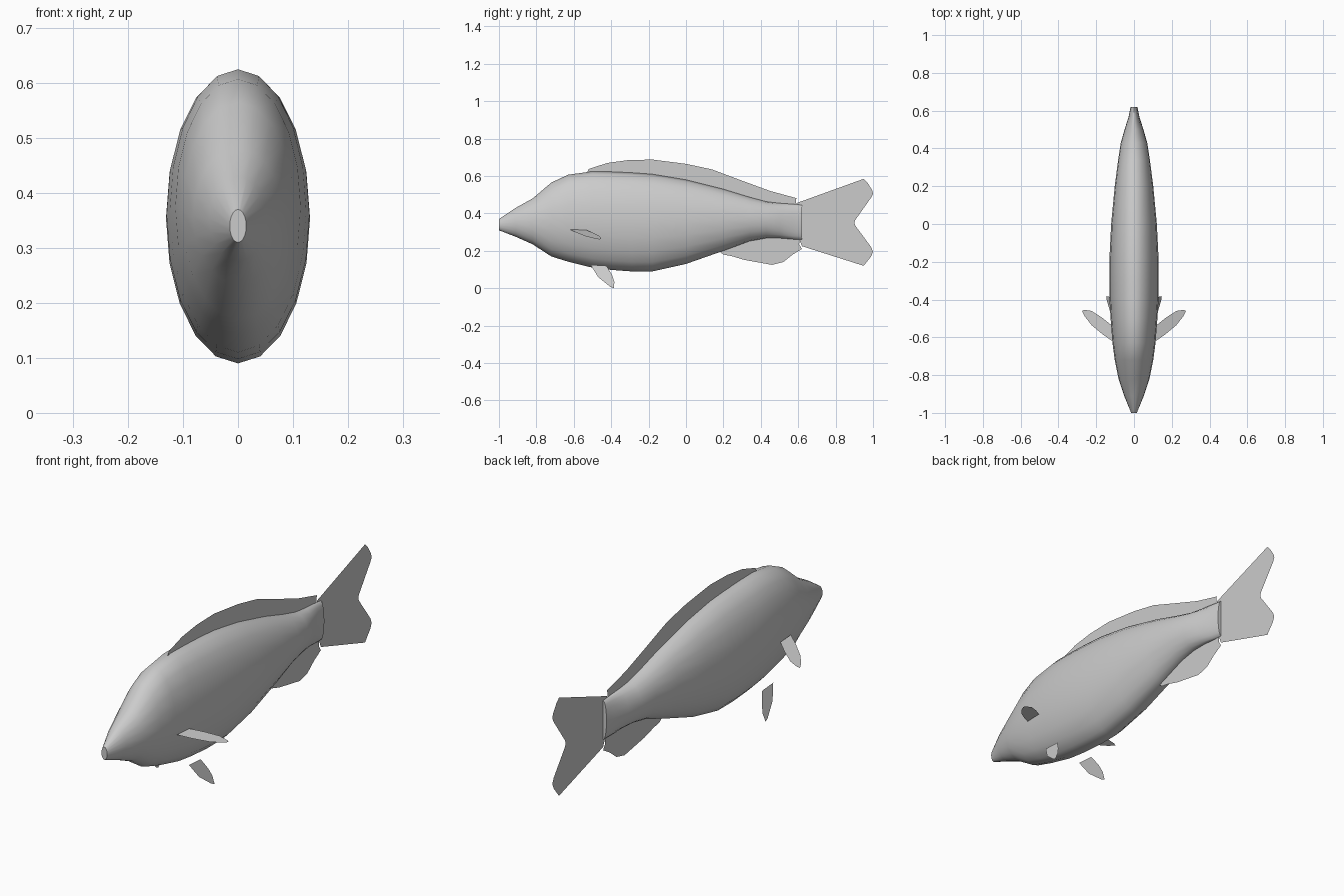
import bpy
import math

cube = bpy.data.objects.get("Cube")
if cube:
    bpy.data.objects.remove(cube, do_unlink=True)

GREY = (0.6, 0.6, 0.6, 1)
grey = bpy.data.materials.new("plain grey")
grey.use_nodes = True
grey.diffuse_color = GREY
grey.node_tree.nodes["Principled BSDF"].inputs["Base Color"].default_value = GREY


def add_mesh(name, verts, faces):
    mesh = bpy.data.meshes.new(name)
    mesh.from_pydata(verts, [], faces)
    mesh.materials.append(grey)
    obj = bpy.data.objects.new(name, mesh)
    bpy.context.collection.objects.link(obj)
    return obj


# Body: elliptical rings lofted along y (y, bottom z, top z, half width)
stations = [
    (-1.0, .31, .37, .015), (-.91, .275, .43, .052), (-.82, .235, .48, .082),
    (-.72, .17, .565, .102), (-.63, .142, .607, .114), (-.5, .11, .625, .124),
    (-.4, .098, .623, .13), (-.29, .09, .618, .131), (-.18, .09, .61, .13),
    (0, .13, .58, .121), (.2, .2, .53, .102), (.34, .252, .487, .084),
    (.43, .268, .463, .07), (.5, .268, .455, .05), (.57, .262, .45, .028),
    (.62, .26, .445, .018),
]
SIDES = 20
verts, faces = [], []
for y, low, high, half in stations:
    for i in range(SIDES):
        a = math.tau * i / SIDES
        verts.append((half * math.sin(a), y, (low + high) / 2 + (high - low) / 2 * math.cos(a)))
for r in range(len(stations) - 1):
    for i in range(SIDES):
        j = (i + 1) % SIDES
        a, b = r * SIDES, (r + 1) * SIDES
        faces.append((a + i, a + j, b + j, b + i))
faces.append(tuple(reversed(range(SIDES))))
last = (len(stations) - 1) * SIDES
faces.append(tuple(range(last, last + SIDES)))
body = add_mesh("body", verts, faces)
bpy.context.view_layer.objects.active = body
body.select_set(True)
bpy.ops.object.shade_smooth_by_angle(angle=math.radians(45))


# Thin centreline fins, outlined in (y, z)
def centre_fin(name, outline):
    add_mesh(name, [(0, y, z) for y, z in outline], [tuple(range(len(outline)))])


centre_fin("dorsal_fin", [
    (-.53, .615), (-.52, .638), (-.42, .67), (-.31, .685), (-.18, .688), (0, .665),
    (.14, .635), (.3, .575), (.45, .52), (.59, .482), (.585, .44), (.4, .45),
    (.2, .5), (0, .55), (-.3, .59)])
centre_fin("tail_fin", [
    (.59, .455), (.95, .585), (.97, .565), (.995, .525), (1, .505), (.99, .485),
    (.905, .365), (.9, .35), (.905, .335), (.99, .22), (1, .195), (.99, .17),
    (.95, .12), (.62, .225), (.59, .3)])
centre_fin("anal_fin", [
    (.16, .21), (.2, .18), (.24, .173), (.31, .152), (.46, .125), (.52, .14),
    (.57, .18), (.62, .21), (.605, .235), (.61, .28), (.4, .3), (.25, .25)])


# Paired side fins, mirrored across x
for side, s in (("left", 1), ("right", -1)):
    pectoral = [(.115, -.62), (.12, -.535), (.17, -.495), (.225, -.46), (.262, -.455),
                (.275, -.46), (.26, -.49), (.225, -.535), (.165, -.585)]
    pelvic = [(-.51, .125), (-.425, .12), (-.395, .07), (-.383, .035), (-.385, 0),
              (-.405, .008), (-.47, .06)]
    add_mesh(side + "_pectoral_fin", [(s * x, y, .312 - .33 * (x - .12)) for x, y in pectoral],
             [tuple(range(len(pectoral)))])
    add_mesh(side + "_pelvic_fin", [(s * (.1 + .376 * (.125 - z)), y, z) for y, z in pelvic],
             [tuple(range(len(pelvic)))])
